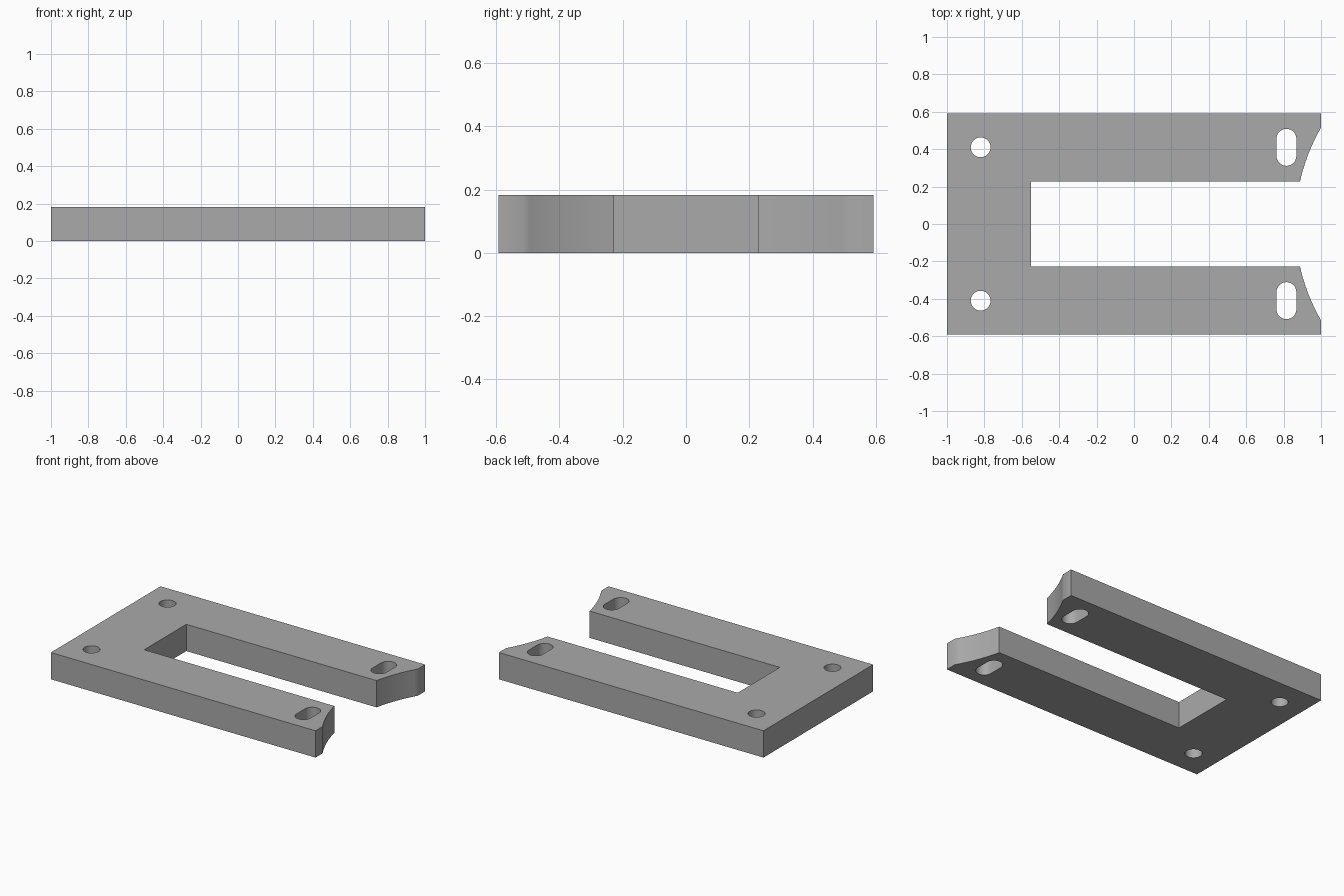
import bpy, bmesh
from math import pi, sin, cos, asin, sqrt

cube = bpy.data.objects.get("Cube")
if cube:
    bpy.data.objects.remove(cube, do_unlink=True)

HEIGHT = 0.183
HALF_WIDTH = 0.592
SLOT_Y = 0.2275        # half width of the open channel
SLOT_X = -0.55         # closed end of the channel
TIP_Y = 0.515          # where the concave arc meets the end face
HOLE_Y = 0.41
HOLE_R = 0.053
ARC_R = 1.03
ARC_X = 1 + sqrt(ARC_R ** 2 - TIP_Y ** 2)

metal = bpy.data.materials.new("plain grey")
metal.use_nodes = True
grey = (0.4, 0.4, 0.4, 1)
metal.diffuse_color = grey
metal.node_tree.nodes["Principled BSDF"].inputs["Base Color"].default_value = grey


def arm_end(steps=12):
    """Concave arc from the outer tip to the channel edge."""
    a0, a1 = asin(TIP_Y / ARC_R), asin(SLOT_Y / ARC_R)
    angles = [a0 + (a1 - a0) * i / steps for i in range(steps + 1)]
    return [(ARC_X - ARC_R * cos(a), ARC_R * sin(a)) for a in angles]


def stadium(x, y, radius, stretch=0, steps=16):
    """Round hole, or a slot lengthened along y."""
    points = []
    for side in (1, -1):
        start = 0 if side == 1 else pi
        count = steps + 1 if stretch else steps
        for i in range(count):
            a = start + pi * i / steps
            points.append((x + radius * cos(a), y + side * stretch + radius * sin(a)))
    return points


# Outline of the forked plate: one half, then its mirror
half = [(-1, HALF_WIDTH), (1, HALF_WIDTH)] + arm_end() + [(SLOT_X, SLOT_Y)]
outline = half + [(x, -y) for x, y in reversed(half)]

# Round mounting holes and elongated adjustment slots
loops = [outline]
for side in (1, -1):
    loops.append(stadium(-0.82, side * HOLE_Y, HOLE_R))
    loops.append(stadium(0.815, side * HOLE_Y, HOLE_R, 0.046))

# Filled profile extruded to the plate thickness
profile = bpy.data.curves.new("plate_profile", "CURVE")
profile.dimensions = "2D"
profile.fill_mode = "BOTH"
profile.extrude = HEIGHT / 2
for loop in loops:
    spline = profile.splines.new("POLY")
    spline.points.add(len(loop) - 1)
    for point, (x, y) in zip(spline.points, loop):
        point.co = (x, y, 0, 1)
    spline.use_cyclic_u = True

source = bpy.data.objects.new("plate_profile", profile)
bpy.context.collection.objects.link(source)
evaluated = source.evaluated_get(bpy.context.evaluated_depsgraph_get())
mesh = bpy.data.meshes.new_from_object(evaluated)
bpy.data.objects.remove(source, do_unlink=True)
bpy.data.curves.remove(profile)

# Weld the caps to the walls and rest the plate on the ground
bm = bmesh.new()
bm.from_mesh(mesh)
bmesh.ops.remove_doubles(bm, verts=bm.verts, dist=0.0005)
bmesh.ops.translate(bm, verts=bm.verts, vec=(0, 0, HEIGHT / 2))
bmesh.ops.dissolve_limit(bm, angle_limit=0.01, verts=bm.verts, edges=bm.edges)
bmesh.ops.triangulate(bm, faces=[f for f in bm.faces if len(f.verts) > 4])
bmesh.ops.recalc_face_normals(bm, faces=bm.faces)
bm.to_mesh(mesh)
bm.free()

mesh.name = "forked_plate"
mesh.materials.clear()
mesh.materials.append(metal)
plate = bpy.data.objects.new("forked_plate", mesh)
bpy.context.collection.objects.link(plate)
bpy.context.view_layer.objects.active = plate
plate.select_set(True)
bpy.ops.object.shade_smooth_by_angle(angle=pi / 6)
